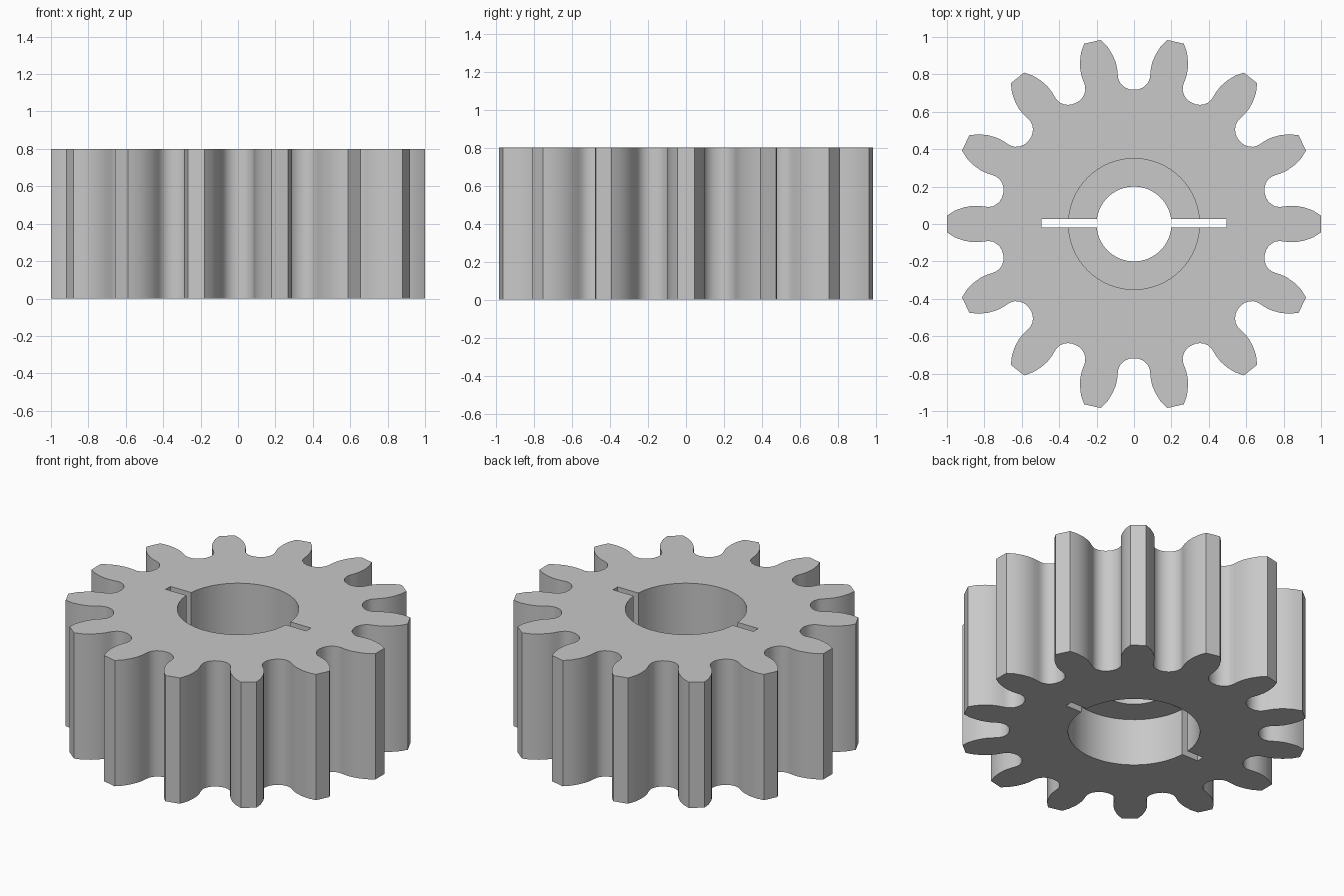
import bpy, bmesh, math
from mathutils import Matrix, Vector

cube = bpy.data.objects.get("Cube")
if cube:
    bpy.data.objects.remove(cube, do_unlink=True)

TEETH, HEIGHT = 14, 0.8

steel = bpy.data.materials.new("grey_steel")
steel.use_nodes = True
colour = (0.58, 0.58, 0.58, 1)
steel.diffuse_color = colour
steel.node_tree.nodes["Principled BSDF"].inputs["Base Color"].default_value = colour


def make_object(name, bm):
    bmesh.ops.recalc_face_normals(bm, faces=bm.faces)
    mesh = bpy.data.meshes.new(name)
    bm.to_mesh(mesh)
    bm.free()
    mesh.materials.append(steel)
    obj = bpy.data.objects.new(name, mesh)
    bpy.context.collection.objects.link(obj)
    return obj


def prism(name, outline, z0, z1):
    """Extrude a flat outline from z0 up to z1."""
    bm = bmesh.new()
    base = bm.faces.new([bm.verts.new((x, y, z0)) for x, y in outline])
    top = bmesh.ops.extrude_face_region(bm, geom=[base], use_keep_orig=True)
    verts = [v for v in top["geom"] if isinstance(v, bmesh.types.BMVert)]
    bmesh.ops.translate(bm, verts=verts, vec=(0, 0, z1 - z0))
    return make_object(name, bm)


def circle(radius, count=96):
    return [(radius * math.cos(math.tau * i / count),
             radius * math.sin(math.tau * i / count)) for i in range(count)]


def cut(obj, cutter):
    """Subtract the cutter, then remove it."""
    mod = obj.modifiers.new("cut", "BOOLEAN")
    mod.operation, mod.solver, mod.object = "DIFFERENCE", "EXACT", cutter
    bpy.ops.object.select_all(action="DESELECT")
    bpy.context.view_layer.objects.active = obj
    obj.select_set(True)
    bpy.ops.object.modifier_apply(modifier=mod.name)
    bpy.data.objects.remove(cutter, do_unlink=True)


# Half of one gap between teeth: rounded root, flank, tip corner
half_gap = [(0, 0.718), (0.022, 0.72), (0.042, 0.727), (0.06, 0.739), (0.075, 0.756),
            (0.084, 0.777), (0.087, 0.80), (0.09, 0.83), (0.098, 0.865),
            (0.115, 0.905), (0.142, 0.948), (0.178, 0.984)]
gap = [(x, y) for x, y in reversed(half_gap)] + [(-x, y) for x, y in half_gap[1:]]

# Toothed body, with a gap centred on the y axis
outline = []
for i in range(TEETH):
    turn = Matrix.Rotation(math.tau * i / TEETH, 2)
    outline += [tuple(turn @ Vector(p)) for p in gap]
gear = prism("gear", outline, 0, HEIGHT)

# Centre bore with a wider recess above and below, leaving an inner collar
cut(gear, prism("bore_cutter", circle(0.2), -0.1, HEIGHT + 0.1))
cut(gear, prism("upper_recess_cutter", circle(0.35), 0.4, HEIGHT + 0.1))
cut(gear, prism("lower_recess_cutter", circle(0.38), -0.1, 0.3))

# Keyway slot across the bore
slot = [(-0.495, -0.02), (0.495, -0.02), (0.495, 0.028), (-0.495, 0.028)]
cut(gear, prism("slot_cutter", slot, -0.1, HEIGHT + 0.1))

bpy.ops.object.shade_smooth_by_angle(angle=math.radians(30))
